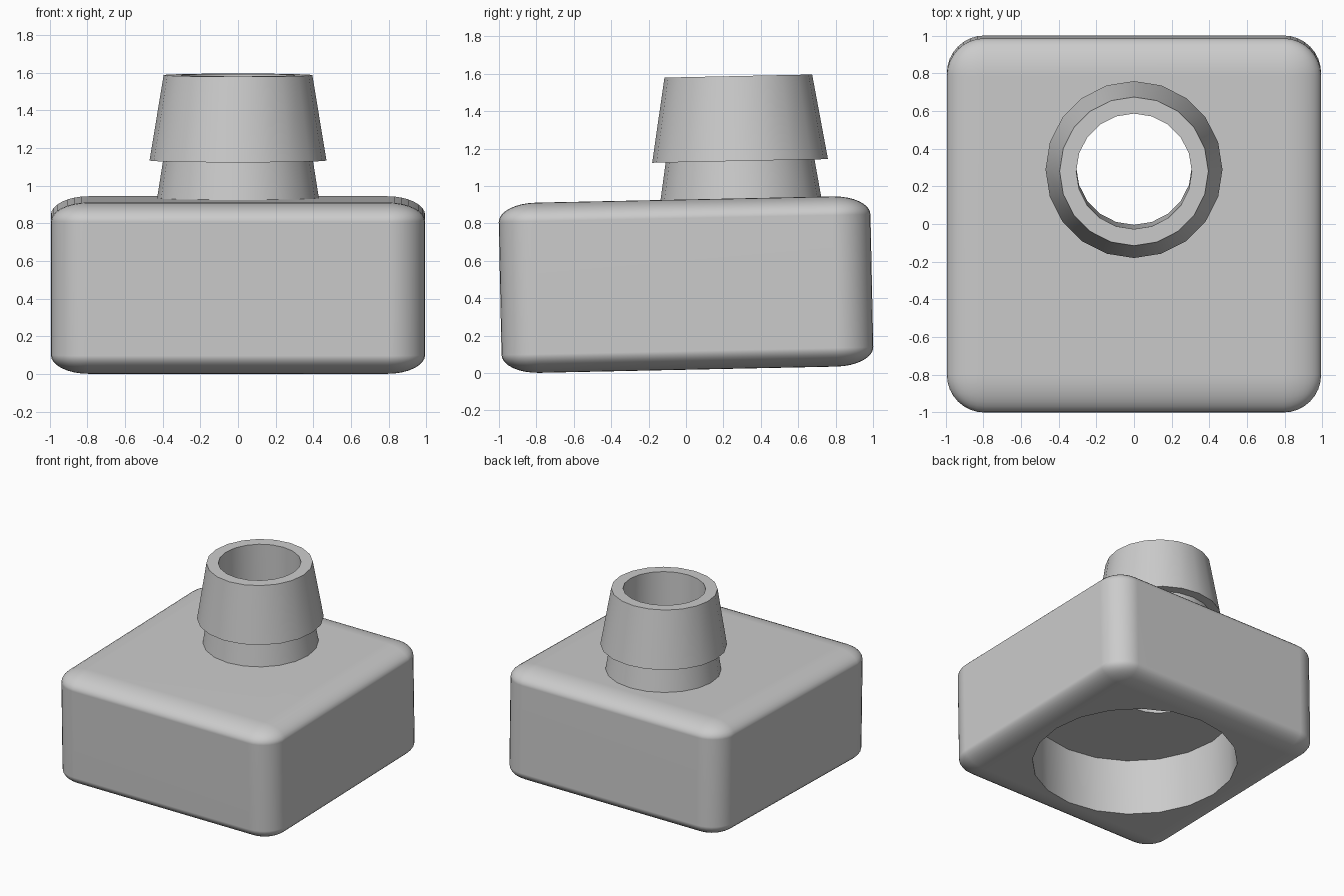
import bpy
import bmesh
import math

cube = bpy.data.objects.get("Cube")
if cube:
    bpy.data.objects.remove(cube, do_unlink=True)

HEIGHT, HALF, SIDES = 0.91, 0.994, 20
TILT = math.radians(1.2)
NECK_Y = 0.303

grey = bpy.data.materials.new("light_grey")
grey.use_nodes = True
grey.diffuse_color = (0.6, 0.6, 0.6, 1)
grey.node_tree.nodes["Principled BSDF"].inputs["Base Color"].default_value = (0.6, 0.6, 0.6, 1)


def make_object(name, bm):
    bmesh.ops.recalc_face_normals(bm, faces=bm.faces)
    mesh = bpy.data.meshes.new(name)
    bm.to_mesh(mesh)
    bm.free()
    obj = bpy.data.objects.new(name, mesh)
    bpy.context.collection.objects.link(obj)
    mesh.materials.append(grey)
    return obj


def turned(name, profile, y):
    """Closed solid of revolution from (radius, height) pairs."""
    bm = bmesh.new()
    rings = []
    for r, z in profile:
        angles = [2 * math.pi * i / SIDES for i in range(SIDES)]
        rings.append([bm.verts.new((r * math.cos(a), y + r * math.sin(a), z)) for a in angles])
    for low, high in zip(rings, rings[1:]):
        for i in range(SIDES):
            j = (i + 1) % SIDES
            bm.faces.new((low[i], low[j], high[j], high[i]))
    bm.faces.new(rings[0])
    bm.faces.new(rings[-1])
    return make_object(name, bm)


# Rounded block, with its rounding flattened to half height
bm = bmesh.new()
bmesh.ops.create_cube(bm, size=2)
bmesh.ops.scale(bm, vec=(HALF, HALF, HEIGHT), verts=bm.verts)
bmesh.ops.bevel(bm, geom=bm.edges[:], offset=0.2, segments=8, profile=0.5, affect='EDGES')
bmesh.ops.scale(bm, vec=(1, 1, 0.5), verts=bm.verts)
bmesh.ops.translate(bm, vec=(0, 0, HEIGHT / 2), verts=bm.verts)
body = make_object("hollow_block_with_spout", bm)

# Barbed spout, bore through it, and wide pocket underneath
spout = turned("spout", [(0.447, 0.8), (0.398, 1.11), (0.47, 1.11), (0.395, 1.564)], NECK_Y)
bore = turned("bore_cutter", [(0.307, 0.3), (0.307, 1.8)], NECK_Y)
pocket = turned("pocket_cutter", [(0.77, -0.2), (0.77, 0.465)], 0)

bpy.context.view_layer.objects.active = body
for tool, operation in ((spout, 'UNION'), (pocket, 'DIFFERENCE'), (bore, 'DIFFERENCE')):
    mod = body.modifiers.new(tool.name, 'BOOLEAN')
    mod.operation, mod.solver, mod.object = operation, 'EXACT', tool
    bpy.ops.object.modifier_apply(modifier=mod.name)
    bpy.data.objects.remove(tool, do_unlink=True)

# Smooth shading with sharp rims and flat main faces
bpy.ops.object.select_all(action='DESELECT')
body.select_set(True)
bpy.ops.object.shade_smooth_by_angle(angle=math.radians(30))
normals = body.modifiers.new("Weighted normals", 'WEIGHTED_NORMAL')
normals.keep_sharp = True

# Slight backward lean of the whole piece
body.rotation_euler.x = TILT
body.location = (0, 0.0095, 0.018)
